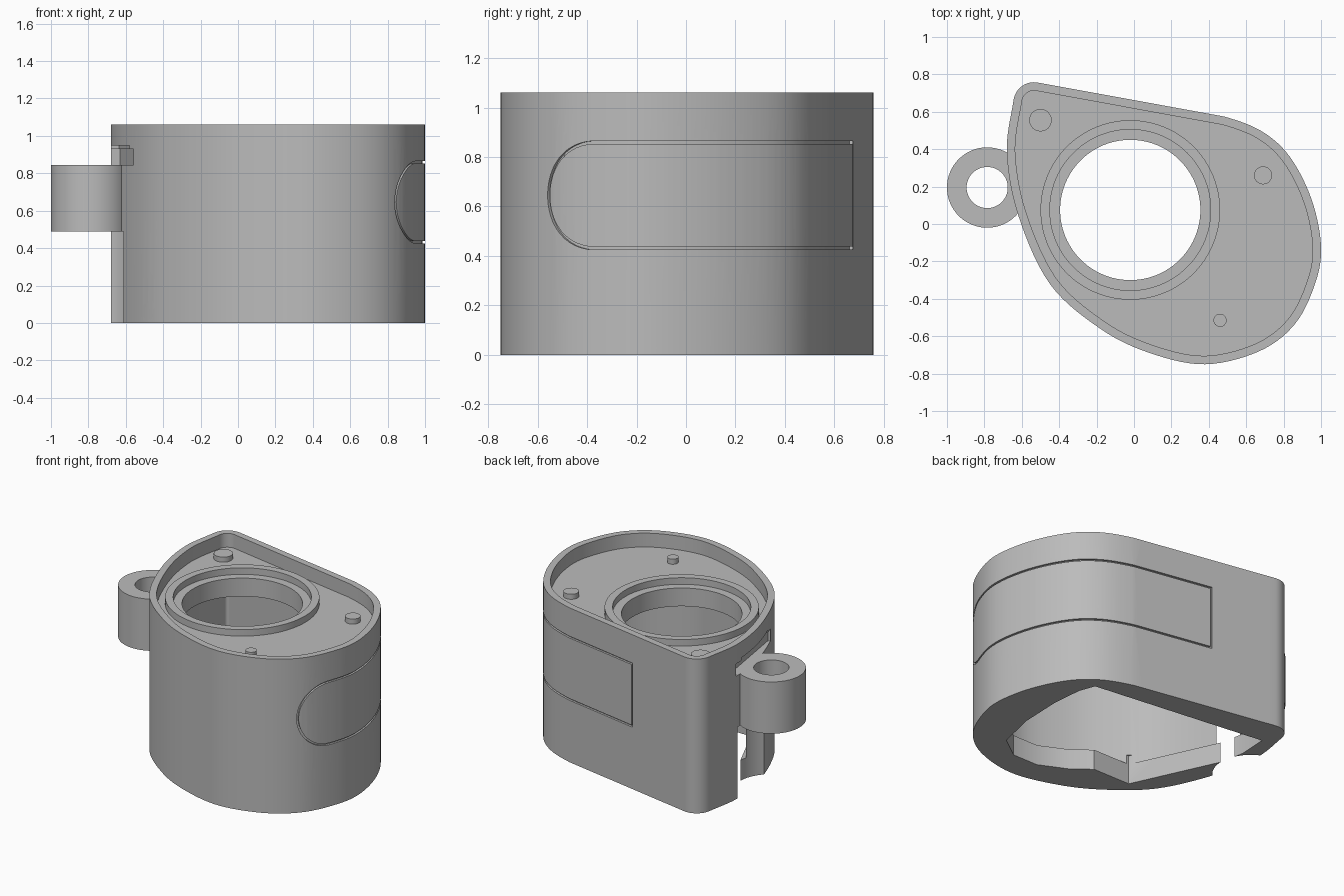
import bpy, bmesh, math
from mathutils import Vector, Matrix

old = bpy.data.objects.get("Cube")
if old:
    bpy.data.objects.remove(old, do_unlink=True)

grey = bpy.data.materials.new("light_grey")
grey.use_nodes = True
COLOUR = (0.5, 0.5, 0.5, 1)
grey.diffuse_color = COLOUR
grey.node_tree.nodes["Principled BSDF"].inputs["Base Color"].default_value = COLOUR


def make(name, bm):
    bmesh.ops.recalc_face_normals(bm, faces=bm.faces)
    mesh = bpy.data.meshes.new(name)
    bm.to_mesh(mesh)
    bm.free()
    mesh.materials.append(grey)
    obj = bpy.data.objects.new(name, mesh)
    bpy.context.collection.objects.link(obj)
    return obj


def prism(name, pts, z0, z1, matrix=None):
    bm = bmesh.new()
    face = bm.faces.new([bm.verts.new((p[0], p[1], z0)) for p in pts])
    ext = bmesh.ops.extrude_face_region(bm, geom=[face])
    verts = [v for v in ext["geom"] if isinstance(v, bmesh.types.BMVert)]
    bmesh.ops.translate(bm, verts=verts, vec=(0, 0, z1 - z0))
    if matrix:
        bm.transform(matrix)
    return make(name, bm)


def circle(c, r, n=64):
    return [(c[0] + r * math.cos(math.tau * i / n),
             c[1] + r * math.sin(math.tau * i / n)) for i in range(n)]


def box(cx, cy, w, d):
    return [(cx - w / 2, cy - d / 2), (cx + w / 2, cy - d / 2),
            (cx + w / 2, cy + d / 2), (cx - w / 2, cy + d / 2)]


def select_only(obj):
    bpy.ops.object.select_all(action='DESELECT')
    obj.select_set(True)
    bpy.context.view_layer.objects.active = obj


def cut(obj, cutter):
    cutter.hide_render = True
    mod = obj.modifiers.new("cut", 'BOOLEAN')
    mod.operation = 'DIFFERENCE'
    mod.solver = 'EXACT'
    mod.object = cutter
    select_only(obj)
    bpy.ops.object.modifier_apply(modifier=mod.name)
    bpy.data.objects.remove(cutter, do_unlink=True)


def spline(knots, steps):
    k = [Vector(p) for p in knots]
    pts = []
    for a, b, c, d in zip(k, k[1:], k[2:], k[3:]):
        for i in range(steps):
            t = i / steps
            pts.append(0.5 * (2 * b + (c - a) * t + (2 * a - 5 * b + 4 * c - d) * t * t
                              + (3 * b - a - 3 * c + d) * t ** 3))
    return pts


# Housing outline, counter-clockwise from the rounded back corner
corner = [Vector((-0.535 + 0.11 * math.cos(math.radians(a)),
                  0.648 + 0.11 * math.sin(math.radians(a)))) for a in range(80, 172, 10)]
curve = spline([(-0.63, 0.76), (-0.645, 0.655), (-0.68, 0.385), (-0.62, 0.05), (-0.45, -0.32),
                (-0.18, -0.56), (0.085, -0.69), (0.38, -0.75), (0.67, -0.68),
                (0.86, -0.535), (0.968, -0.32), (1.0, -0.12), (0.95, 0.13),
                (0.834, 0.358), (0.684, 0.495), (0.48, 0.575), (0.25, 0.617)], 7)
line = [Vector((0.48, 0.575)).lerp(corner[0], i / 20) for i in range(20)]
outline = corner + curve + line
count = len(outline)
normals = []
for i in range(count):
    t = outline[(i + 1) % count] - outline[i - 1]
    normals.append(Vector((t.y, -t.x)).normalized())


def inset(d):
    return [p - n * d for p, n in zip(outline, normals)]


HOLE = (-0.02, 0.075)
LUG = (-0.785, 0.195)
FLOOR = 0.965

body = prism("housing", outline, 0, 1.06)

# Top tray, main bore, hollow interior and the opening in the base flange
cut(body, prism("tray_cutter", inset(0.045), FLOOR, 1.2))
cut(body, prism("cavity_cutter", inset(0.09), 0.14, 0.84))
base_opening = [(0.66, 0.41), (-0.57, 0.56), (-0.58, 0.36), (-0.55, 0.2), (-0.28, -0.385),
                (0, -0.385), (0.12, -0.48), (0.31, -0.57), (0.5, -0.57),
                (0.65, -0.46), (0.71, -0.2), (0.72, 0.09), (0.7, 0.3)]
cut(body, prism("base_cutter", base_opening, -0.1, 0.2))
cut(body, prism("bore_cutter", circle(HOLE, 0.375, 96), 0.7, 1.2))

# Clearance below the lug, and the stepped slot above it
cut(body, prism("lug_clearance", circle(LUG, 0.24), -0.1, 0.49))
tilt = Matrix.Translation((-0.655, 0.15, 0)) @ Matrix.Rotation(math.radians(9), 4, 'Z')
for length, depth, z0, z1 in ((0.56, 0.14, 0.845, 0.93), (0.44, 0.11, 0.92, 0.95)):
    cut(body, prism("slot_cutter", box(-0.05, 0, depth + 0.1, length), z0, z1, tilt))

# Cross hole through the lower wall
aim = Vector((0.85, 0.5, 0)).to_track_quat('Z', 'Y').to_matrix().to_4x4()
cut(body, prism("pin_hole_cutter", circle((0, 0), 0.065, 32), -0.15, 0.25,
                Matrix.Translation((-0.49, -0.27, 0.08)) @ aim))

# Engraved panel border wrapped around the wall
lengths = [0.0]
for a, b in zip(outline, outline[1:]):
    lengths.append(lengths[-1] + (b - a).length)


def length_at(p):
    return lengths[min(range(count), key=lambda i: (outline[i] - Vector(p)).length)]


def on_wall(s, z, out):
    i = max(j for j in range(count - 1) if lengths[j] <= s)
    f = (s - lengths[i]) / (lengths[i + 1] - lengths[i])
    p = outline[i].lerp(outline[i + 1], f) + normals[i].lerp(normals[i + 1], f) * out
    return (p.x, p.y, z)


MID, RADIUS, WIDTH = 0.645, 0.22, 0.012
start = length_at((0.83, -0.57)) + RADIUS
end = length_at((-0.05, 0.67))


def border(shrink):
    r, stop, steps = RADIUS - shrink, end - shrink, 90
    arc = [(start - r * math.sin(math.pi * i / 24), MID + r * math.cos(math.pi * i / 24))
           for i in range(25)]
    low = [(start + (stop - start) * i / steps, MID - r) for i in range(1, steps + 1)]
    high = [(s, MID + r) for s, z in reversed(low)]
    return arc + low + high


bm = bmesh.new()
rings = [[bm.verts.new(on_wall(s, z, out)) for s, z in border(shrink)]
         for shrink, out in ((0, 0.02), (WIDTH, 0.02), (WIDTH, -0.014), (0, -0.014))]
total = len(rings[0])
for k in range(4):
    a, b = rings[k], rings[(k + 1) % 4]
    for i in range(total):
        j = (i + 1) % total
        bm.faces.new((a[i], a[j], b[j], b[i]))
cut(body, make("border_cutter", bm))

# Hinge lug
lug = prism("hinge_lug", circle(LUG, 0.215), 0.49, 0.845)
cut(lug, prism("lug_hole_cutter", circle(LUG, 0.11), 0.3, 1))

# Raised collar around the bore
collar = prism("bore_collar", circle(HOLE, 0.48, 96), FLOOR - 0.01, 1.01)
cut(collar, prism("collar_cutter", circle(HOLE, 0.43, 96), 0.8, 1.2))

parts = [body, lug, collar]

# Locating pins on the tray floor
for name, pos, r in (("back_pin", (-0.5, 0.555), 0.06), ("side_pin", (0.69, 0.26), 0.048),
                     ("front_pin", (0.46, -0.515), 0.035)):
    parts.append(prism(name, circle(pos, r, 32), FLOOR - 0.01, 1.0))

for part in parts:
    select_only(part)
    bpy.ops.object.shade_smooth_by_angle(angle=math.radians(30))
